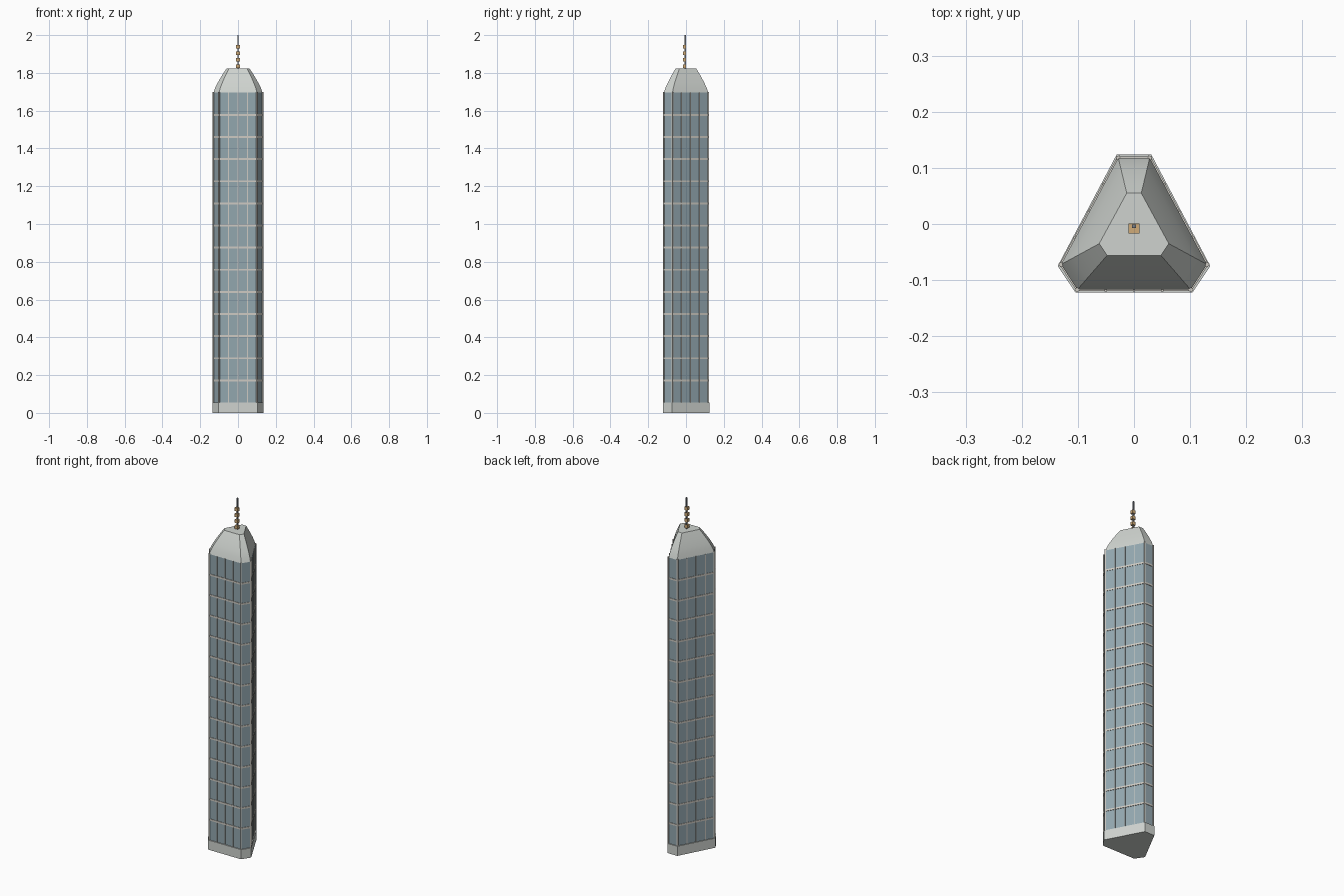
import bpy, bmesh, math
from mathutils import Vector, Matrix

if "Cube" in bpy.data.objects:
    bpy.data.objects.remove(bpy.data.objects["Cube"])


def material(name, rgb):
    m = bpy.data.materials.new(name)
    m.diffuse_color = (*rgb, 1)
    m.use_nodes = True
    m.node_tree.nodes["Principled BSDF"].inputs["Base Color"].default_value = m.diffuse_color
    return m


STONE = material("pale_stone", (0.62, 0.65, 0.62))
GLASS = material("blue_grey_glass", (0.29, 0.385, 0.43))
FRAME = material("warm_grey_frame", (0.62, 0.60, 0.55))
TAN = material("tan_metal", (0.63, 0.41, 0.19))
STEEL = material("dark_steel", (0.20, 0.22, 0.25))


def finish(name, bm, mat):
    bmesh.ops.recalc_face_normals(bm, faces=bm.faces)
    mesh = bpy.data.meshes.new(name)
    bm.to_mesh(mesh)
    bm.free()
    mesh.materials.append(mat)
    ob = bpy.data.objects.new(name, mesh)
    bpy.context.collection.objects.link(ob)
    return ob


def hexagon(back, wide, front):
    """Triangle with clipped corners, mirrored in x."""
    half = [Vector(back), Vector(wide), Vector(front)]
    return half + [Vector((-p.x, p.y)) for p in reversed(half)]


def loft(name, rings, mat):
    """Skin a stack of (outline, z) rings and cap both ends."""
    bm = bmesh.new()
    loops = [[bm.verts.new((p.x, p.y, z)) for p in outline] for outline, z in rings]
    for a, b in zip(loops, loops[1:]):
        for i in range(len(a)):
            j = (i + 1) % len(a)
            bm.faces.new((a[i], a[j], b[j], b[i]))
    bm.faces.new(loops[0])
    bm.faces.new(loops[-1])
    return finish(name, bm, mat)


def add_box(bm, center, size, angle=0):
    m = (Matrix.Translation(center) @ Matrix.Rotation(angle, 4, 'Z')
         @ Matrix.Diagonal((*size, 1)))
    bmesh.ops.create_cube(bm, size=1, matrix=m)


BASE = hexagon((0.031, 0.1235), (0.136, -0.075), (0.104, -0.1225))
TOWER = hexagon((0.028, 0.118), (0.130, -0.072), (0.101, -0.117))
ROOF = hexagon((0.013, 0.055), (0.062, -0.035), (0.048, -0.056))
Z0, Z1, Z2 = 0.055, 1.695, 1.822

# Plinth and glazed shaft
loft("plinth", [(BASE, 0), (BASE, Z0)], STONE)
loft("glass_shaft", [(TOWER, Z0), (TOWER, Z1)], GLASS)

# Gently bowed crown
rings = []
for k in range(6):
    t = k / 5
    rings.append(([a.lerp(b, t ** 1.25) for a, b in zip(TOWER, ROOF)],
                  Z1 + (Z2 - Z1) * t))
crown = loft("crown", rings, STONE)
bpy.context.view_layer.objects.active = crown
crown.select_set(True)
bpy.ops.object.shade_smooth_by_angle(angle=math.radians(20))
crown.select_set(False)

# Window grid: floor bands and mullions on every face
bands, mullions, posts = bmesh.new(), bmesh.new(), bmesh.new()
FLOORS = 14
for i, a in enumerate(TOWER):
    b = TOWER[(i + 1) % 6]
    edge = b - a
    angle = math.atan2(edge.y, edge.x)
    mid = (a + b) / 2
    for f in range(1, FLOORS):
        z = Z0 + (Z1 - Z0) * f / FLOORS
        add_box(bands, (mid.x, mid.y, z), (edge.length, 0.005, 0.010), angle)
    if edge.length > 0.1:
        for s in (0.25, 0.5, 0.75):
            p = a.lerp(b, s)
            add_box(mullions, (p.x, p.y, (Z0 + Z1) / 2), (0.004, 0.006, Z1 - Z0), angle)
    # Corner post
    add_box(posts, (a.x, a.y, (Z0 + Z1 + 0.005) / 2), (0.007, 0.007, Z1 + 0.005 - Z0),
            math.atan2(a.y, a.x))
finish("floor_bands", bands, FRAME)
finish("mullions", mullions, FRAME)
finish("corner_posts", posts, FRAME)

# Mast with its stacked blocks
mast = bmesh.new()
add_box(mast, (0, -0.004, (Z2 + 2) / 2), (0.007, 0.007, 2 - Z2))
finish("mast", mast, STEEL)
blocks = bmesh.new()
for k in range(4):
    add_box(blocks, (0, -0.008, 1.836 + 0.034 * k), (0.020, 0.018, 0.018))
finish("mast_blocks", blocks, TAN)
